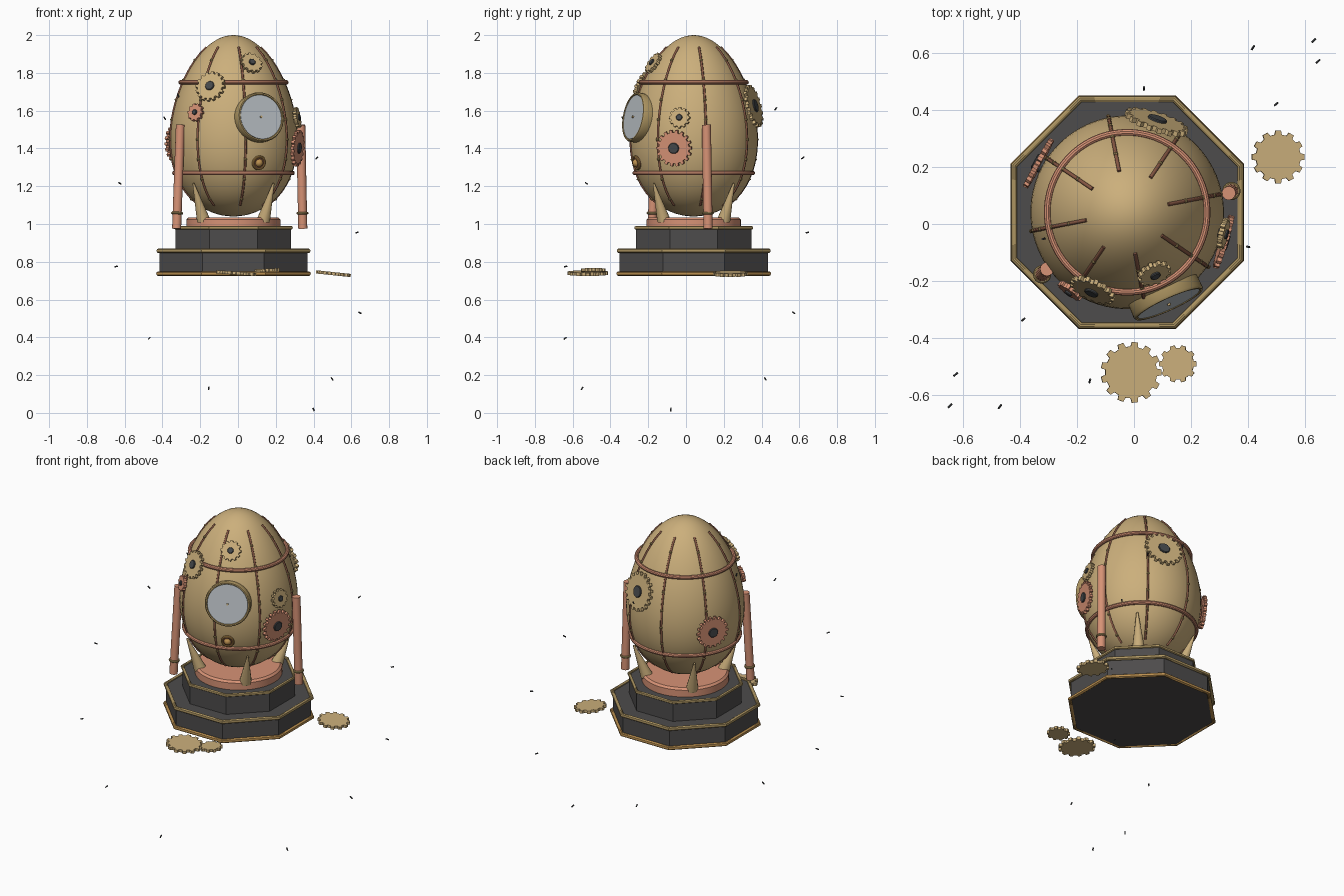
import bpy, bmesh, math
from mathutils import Vector, Matrix

if "Cube" in bpy.data.objects:
    bpy.data.objects.remove(bpy.data.objects["Cube"])

CX, CY = -0.024, 0.041          # axis of the egg and pedestal
EGG_R, EGG_H, EGG_Z = 0.335, 0.48, 1.52
Z_AXIS = Vector((0, 0, 1))


def material(name, r, g, b):
    m = bpy.data.materials.new(name)
    m.use_nodes = True
    m.diffuse_color = (r, g, b, 1)
    m.node_tree.nodes["Principled BSDF"].inputs["Base Color"].default_value = (r, g, b, 1)
    return m


BRASS = material("brass", 0.60, 0.43, 0.20)
TRIM = material("aged_brass", 0.42, 0.30, 0.12)
GOLD = material("gold_trim", 0.50, 0.28, 0.08)
COPPER = material("copper", 0.68, 0.29, 0.18)
BROWN = material("dark_copper", 0.25, 0.10, 0.06)
IRON = material("dark_iron", 0.075, 0.072, 0.072)
HUB = material("hub_steel", 0.06, 0.065, 0.07)
GLASS = material("pale_glass", 0.50, 0.54, 0.57)


def finish(name, bm, mat, matrix=None, smooth=True):
    bmesh.ops.recalc_face_normals(bm, faces=bm.faces)
    if matrix is not None:
        bm.transform(matrix)
    mesh = bpy.data.meshes.new(name)
    bm.to_mesh(mesh)
    bm.free()
    mesh.materials.append(mat)
    obj = bpy.data.objects.new(name, mesh)
    bpy.context.collection.objects.link(obj)
    if smooth:
        bpy.ops.object.select_all(action='DESELECT')
        obj.select_set(True)
        bpy.context.view_layer.objects.active = obj
        bpy.ops.object.shade_smooth_by_angle(angle=math.radians(35))
    return obj


def lathe(name, profile, mat, sides=48, matrix=None, closed=False, smooth=True):
    """Spin a (radius, height) profile around z."""
    bm = bmesh.new()
    vs = [bm.verts.new((r, 0, z)) for r, z in profile]
    pairs = list(zip(vs, vs[1:])) + ([(vs[-1], vs[0])] if closed else [])
    edges = [bm.edges.new(p) for p in pairs]
    start = Matrix.Rotation(math.pi / sides, 3, 'Z')
    bmesh.ops.rotate(bm, verts=vs, cent=(0, 0, 0), matrix=start)
    bmesh.ops.spin(bm, geom=vs + edges, cent=(0, 0, 0), axis=Z_AXIS,
                   angle=math.tau, steps=sides, use_merge=True)
    bmesh.ops.remove_doubles(bm, verts=bm.verts, dist=0.0002)
    return finish(name, bm, mat, matrix, smooth)


def ring(name, major, minor, mat, matrix, sides=64):
    prof = [(major + minor * math.cos(a * math.tau / 10), minor * math.sin(a * math.tau / 10))
            for a in range(10)]
    return lathe(name, prof, mat, sides, matrix, closed=True)


def disc(name, radius, low, high, mat, matrix, sides=32, bevel=0.0):
    prof = [(0, low), (radius, low), (radius, high - bevel), (radius - bevel, high), (0, high)]
    return lathe(name, prof, mat, sides, matrix, smooth=sides > 8)


def rod(name, a, b, r1, r2, mat, sides=20):
    a, b = Vector(a), Vector(b)
    bm = bmesh.new()
    bmesh.ops.create_cone(bm, cap_ends=True, segments=sides, radius1=r1, radius2=r2,
                          depth=(b - a).length)
    turn = (b - a).to_track_quat('Z', 'Y').to_matrix().to_4x4()
    return finish(name, bm, mat, Matrix.Translation((a + b) / 2) @ turn)


def gear(name, radius, teeth, thick, mat, matrix, hub=True):
    bm = bmesh.new()
    outline = []
    for i in range(teeth):
        for part, k in ((-0.30, 0.85), (-0.20, 1), (0.20, 1), (0.30, 0.85)):
            a = (i + part) * math.tau / teeth
            outline.append(bm.verts.new((radius * k * math.cos(a), radius * k * math.sin(a), -thick / 2)))
    face = bm.faces.new(outline)
    out = bmesh.ops.extrude_face_region(bm, geom=[face])
    top = [g for g in out["geom"] if isinstance(g, bmesh.types.BMVert)]
    bmesh.ops.translate(bm, verts=top, vec=(0, 0, thick))
    finish(name, bm, mat, matrix, smooth=False)
    if hub:
        disc(name + "_hub", radius * 0.3, -0.02, thick / 2 + 0.008, HUB, matrix, 20, 0.003)


def at(z):
    return Matrix.Translation((CX, CY, z))


def egg_radius(z):
    t = max(-1, min(1, (z - EGG_Z) / EGG_H))
    return EGG_R * math.sqrt(1 - t * t) * (1 - 0.16 * t)


def on_egg(angle, z, offset=0.0):
    """Matrix on the shell at a compass angle and height, with z pointing outward."""
    a = math.radians(angle)
    slope = (egg_radius(z + 0.01) - egg_radius(z - 0.01)) / 0.02
    out = Vector((math.cos(a), math.sin(a), 0))
    normal = (out - Z_AXIS * slope).normalized()
    place = Vector((CX, CY, z)) + out * egg_radius(z) + normal * offset
    return Matrix.Translation(place) @ normal.to_track_quat('Z', 'Y').to_matrix().to_4x4()


# Octagonal pedestal with trims
disc("lower_plinth", 0.425, 0.73, 0.86, IRON, at(0), 8)
disc("upper_plinth", 0.331, 0.85, 0.98, IRON, at(0), 8)
ring("lower_plinth_bottom_trim", 0.431, 0.012, GOLD, at(0.737), 8)
ring("lower_plinth_top_trim", 0.429, 0.012, TRIM, at(0.858), 8)
ring("upper_plinth_trim", 0.330, 0.010, TRIM, at(0.98), 8)
disc("copper_seat", 0.25, 0.975, 1.035, COPPER, at(0), 64, 0.012)

# Egg shell
shell = []
for i in range(41):
    t = -math.cos(math.pi * i / 40)
    shell.append((egg_radius(EGG_Z + EGG_H * t) if 0 < i < 40 else 0, EGG_Z + EGG_H * t))
lathe("egg_shell", shell, BRASS, 72, at(0))
ring("upper_band", 0.280, 0.012, COPPER, at(1.75))
ring("lower_band", 0.313, 0.012, COPPER, at(1.27))

# Riveted seams down the shell
rivets = bmesh.new()
for s in range(8):
    angle = 11 + 45 * s
    heights = [1.10 + 0.835 * i / 24 for i in range(25)]
    curve = bpy.data.curves.new("seam", 'CURVE')
    curve.dimensions = '3D'
    curve.bevel_depth = 0.0065
    curve.bevel_resolution = 1
    curve.use_fill_caps = True
    line = curve.splines.new('POLY')
    line.points.add(len(heights) - 1)
    for p, z in zip(line.points, heights):
        p.co = (*on_egg(angle, z, 0.001).translation, 1)
    curve.materials.append(BROWN)
    seam = bpy.data.objects.new("seam_%d" % (s + 1), curve)
    bpy.context.collection.objects.link(seam)
    bpy.ops.object.select_all(action='DESELECT')
    seam.select_set(True)
    bpy.context.view_layer.objects.active = seam
    bpy.ops.object.convert(target='MESH')
    for z in heights[1::3]:
        bmesh.ops.create_icosphere(rivets, subdivisions=1, radius=0.009,
                                   matrix=on_egg(angle, z, 0.003))
finish("seam_rivets", rivets, TRIM)

# Claw feet that hold the egg
for k in range(4):
    a = math.radians(45 + 90 * k)
    c, s = math.cos(a), math.sin(a)
    rod("claw_%d" % (k + 1), (CX + 0.225 * c, CY + 0.225 * s, 1.02),
        (CX + 0.300 * c, CY + 0.300 * s, 1.215), 0.036, 0.005, BRASS, 12)

# Porthole and knob
port = on_egg(-65.5, 1.563, 0.012)
lathe("porthole_frame", [(0, -0.04), (0.131, -0.04), (0.133, 0.006), (0.128, 0.014),
                         (0.121, 0.014), (0.118, 0.006), (0, 0.006)], TRIM, 48, port)
disc("porthole_glass", 0.118, 0.004, 0.011, GLASS, port, 48)
disc("porthole_pin", 0.006, 0.005, 0.018, BRASS, port, 12)
knob = on_egg(-66, 1.325, 0.006)
disc("knob_plate", 0.036, -0.02, 0.004, BROWN, knob, 24)
ring("knob_rim", 0.033, 0.007, GOLD, knob, 24)
bm = bmesh.new()
bmesh.ops.create_uvsphere(bm, u_segments=16, v_segments=10, radius=0.022)
finish("knob_ball", bm, GOLD, knob)

# Gears on the shell: name, angle, height, radius, teeth, material
for name, angle, z, radius, teeth, mat in (
        ("crown_gear", -66, 1.843, 0.060, 12, BRASS),
        ("front_gear", -114, 1.722, 0.083, 16, BRASS),
        ("small_copper_gear", -126, 1.587, 0.048, 10, COPPER),
        ("left_copper_gear", -17, 1.403, 0.097, 18, COPPER),
        ("left_small_gear", -12.5, 1.560, 0.056, 12, BRASS),
        ("back_gear", 72, 1.620, 0.115, 18, BRASS),
        ("right_copper_gear", 151, 1.425, 0.097, 18, COPPER)):
    gear(name, radius, teeth, 0.018, mat, on_egg(angle, z, 0.016))

# Loose gears lying around the pedestal
for name, x, y, z, radius, teeth, tilt in (
        ("loose_gear_large", -0.01, -0.52, 0.740, 0.107, 13, 4),
        ("loose_gear_small", 0.154, -0.49, 0.755, 0.066, 10, -3),
        ("loose_gear_side", 0.505, 0.235, 0.737, 0.093, 12, 6)):
    gear(name, radius, teeth, 0.017, BRASS, Matrix.Translation((x, y, z))
         @ Matrix.Rotation(math.radians(tilt), 4, 'Y'), hub=False)

# Steam pipes with collars
for name, top, low in (("right_pipe", (-0.305, -0.158, 1.525), (-0.325, -0.180, 0.975)),
                       ("left_pipe", (0.332, 0.108, 1.525), (0.343, 0.117, 0.975))):
    top, low = Vector(top), Vector(low)
    rod(name, low, top, 0.024, 0.024, COPPER)
    turn = (top - low).to_track_quat('Z', 'Y').to_matrix().to_4x4()
    ring(name + "_collar", 0.025, 0.007, TRIM, Matrix.Translation(low.lerp(top, 0.15)) @ turn, 20)

# Floating sparks pointing away from the middle
sparks = ((0.40, -0.08, 0.018), (-0.155, -0.55, 0.13), (0.498, 0.42, 0.18), (-0.47, -0.64, 0.395),
          (0.645, 0.57, 0.53), (-0.645, -0.637, 0.775), (0.63, 0.643, 0.955), (-0.625, -0.527, 1.215),
          (0.417, 0.618, 1.35), (-0.388, -0.335, 1.56), (0.035, 0.475, 1.61), (-0.317, -0.052, 1.68))
for i, p in enumerate(sparks):
    p = Vector(p)
    step = (p - Vector((0, 0, 0.87))).normalized() * 0.0095
    rod("spark_%d" % (i + 1), p - step, p + step, 0.004, 0.004, HUB, 6)
